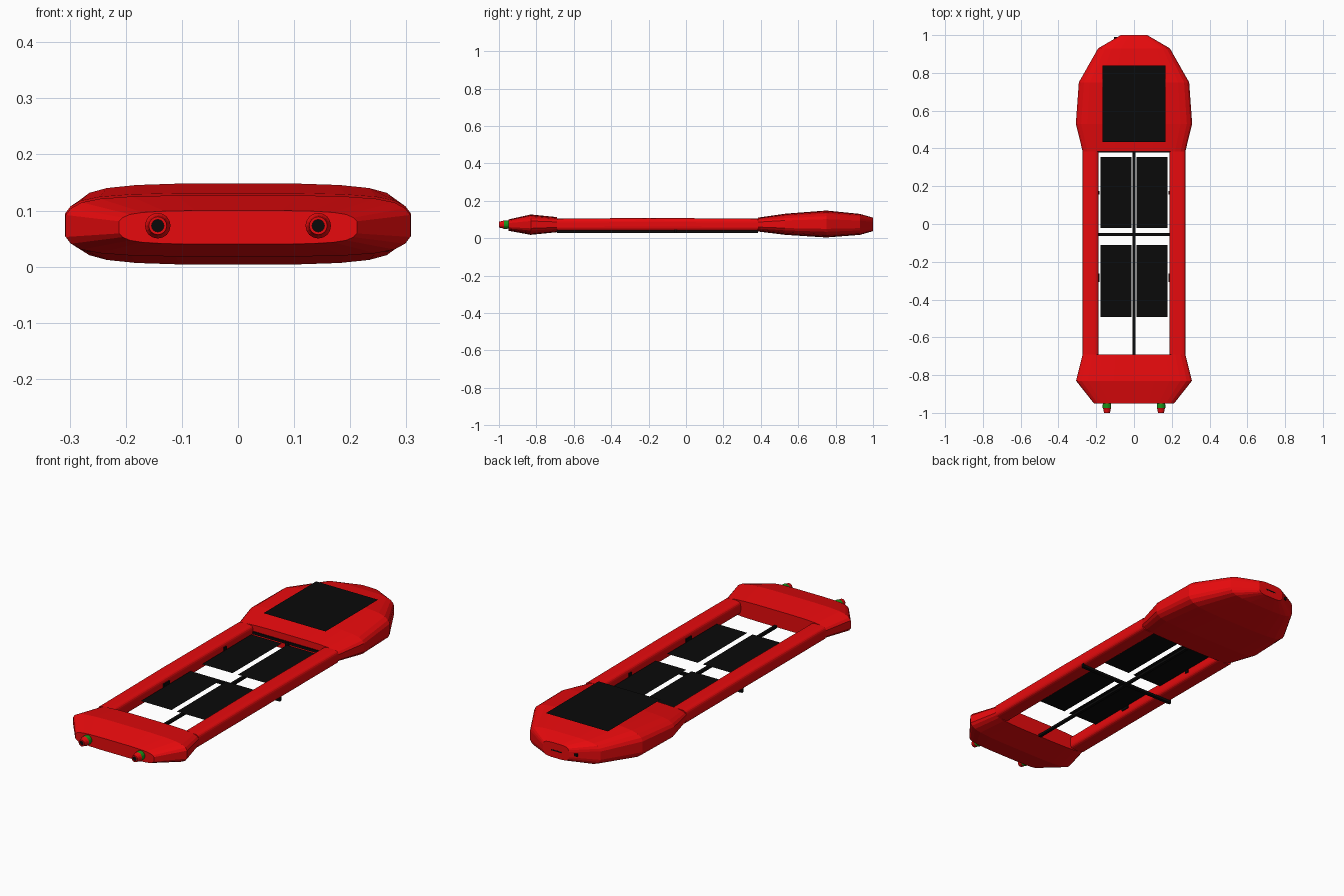
import bpy, bmesh
from math import radians
from mathutils import Matrix

if "Cube" in bpy.data.objects:
    bpy.data.objects.remove(bpy.data.objects["Cube"])


def material(name, rgb):
    m = bpy.data.materials.new(name)
    m.diffuse_color = (*rgb, 1)
    m.use_nodes = True
    m.node_tree.nodes["Principled BSDF"].inputs["Base Color"].default_value = m.diffuse_color
    return m


RED = material("red_shell", (0.8, 0.003, 0.004))
BLACK = material("black_trim", (0.003, 0.003, 0.003))
GREEN = material("green_band", (0.01, 0.3, 0.01))


def finish(name, bm, mat, fix_normals=True):
    if fix_normals:
        bmesh.ops.recalc_face_normals(bm, faces=bm.faces[:])
    me = bpy.data.meshes.new(name)
    bm.to_mesh(me)
    bm.free()
    ob = bpy.data.objects.new(name, me)
    bpy.context.collection.objects.link(ob)
    me.materials.append(mat)
    return ob


def box(name, x0, x1, y0, y1, z0, z1, mat):
    bm = bmesh.new()
    m = Matrix.Translation(((x0 + x1) / 2, (y0 + y1) / 2, (z0 + z1) / 2))
    m = m @ Matrix.Diagonal((x1 - x0, y1 - y0, z1 - z0, 1))
    bmesh.ops.create_cube(bm, size=1, matrix=m)
    return finish(name, bm, mat)


def sheet(name, x0, x1, y0, y1, z, mat):
    """Flat rectangle facing up."""
    bm = bmesh.new()
    bm.faces.new([bm.verts.new((x, y, z)) for x, y in
                  ((x0, y0), (x1, y0), (x1, y1), (x0, y1))])
    return finish(name, bm, mat, False)


def lathe(name, x, z, profile, mat, n=16):
    """Spin a (radius, y) profile around a line along y."""
    bm = bmesh.new()
    vs = [bm.verts.new((x + r, y, z)) for r, y in profile]
    es = [bm.edges.new(p) for p in zip(vs, vs[1:])]
    bmesh.ops.spin(bm, geom=vs + es, cent=(x, 0, z), axis=(0, 1, 0),
                   angle=radians(360), steps=n, use_duplicate=False)
    bmesh.ops.remove_doubles(bm, verts=bm.verts[:], dist=1e-5)
    return finish(name, bm, mat)


# Rounded cross-section shared by all shell parts
quarter = [(1, 0.36), (0.97, 0.58), (0.908, 0.77), (0.80, 0.89),
           (0.62, 0.965), (0.36, 1)]
half = quarter + [(-x, z) for x, z in reversed(quarter)]
section = half + [(-x, -z) for x, z in half]


def loft(name, stations, mat, cx=0):
    """Skin the cross-section along y: (y, half width, z low, z high)."""
    bm = bmesh.new()
    rings = []
    for y, w, lo, hi in stations:
        c, h = (lo + hi) / 2, (hi - lo) / 2
        rings.append([bm.verts.new((cx + w * sx, y, c + h * sz))
                      for sx, sz in section])
    n = len(section)
    for a, b in zip(rings, rings[1:]):
        for i in range(n):
            j = (i + 1) % n
            bm.faces.new((a[i], a[j], b[j], b[i]))
    bm.faces.new(rings[0])
    bm.faces.new(rings[-1])
    return finish(name, bm, mat)


# Front block, rear pod and the two rails joining them
loft("front_block", [(-0.95, 0.212, 0.040, 0.100), (-0.83, 0.307, 0.018, 0.127),
                     (-0.69, 0.272, 0.032, 0.113)], RED)
loft("rear_pod", [(0.385, 0.272, 0.036, 0.110), (0.53, 0.308, 0.018, 0.131),
                  (0.75, 0.292, 0.004, 0.148), (0.93, 0.190, 0.018, 0.130),
                  (1.00, 0.070, 0.038, 0.110)], RED)
for s, side in ((-1, "left"), (1, "right")):
    loft(f"{side}_rail", [(-0.69, 0.042, 0.040, 0.105), (-0.2, 0.042, 0.040, 0.108),
                          (0.385, 0.042, 0.040, 0.105)], RED, s * 0.230)

# Flat black panels
sheet("deck_panel", -0.167, 0.167, 0.435, 0.84, 0.152, BLACK)
for s, side in ((-1, "left"), (1, "right")):
    x0, x1 = sorted((s * 0.014, s * 0.178))
    sheet(f"{side}_rear_panel", x0, x1, -0.022, 0.356, 0.075, BLACK)
    sheet(f"{side}_front_panel", x0, x1, -0.492, -0.11, 0.075, BLACK)

# Black support cross below the rails, with turned-up ends
box("long_bar", -0.007, 0.007, -0.69, 0.385, 0.028, 0.040, BLACK)
box("cross_bar", -0.262, 0.262, -0.063, -0.047, 0.027, 0.039, BLACK)
box("rear_bar", -0.188, 0.188, 0.379, 0.388, 0.066, 0.078, BLACK)
box("rear_bar_post", -0.007, 0.007, 0.373, 0.386, 0.028, 0.078, BLACK)
for s, side in ((-1, "left"), (1, "right")):
    x0, x1 = sorted((s * 0.256, s * 0.268))
    box(f"{side}_bar_end", x0, x1, -0.061, -0.049, 0.027, 0.055, BLACK)
    # Small clips on the inner rail faces
    x0, x1 = sorted((s * 0.182, s * 0.190))
    for y, l, place in ((0.165, 0.009, "rear"), (-0.285, 0.022, "front")):
        box(f"{side}_{place}_clip", x0, x1, y - l, y + l, 0.068, 0.086, BLACK)

# Front lamps: green band, red tip ring, black bore
for s, side in ((-1, "left"), (1, "right")):
    x, z = s * 0.143, 0.073
    lathe(f"{side}_lamp_band", x, z, [(0.020, -0.945), (0.0225, -0.955),
                                      (0.0225, -0.975)], GREEN)
    lathe(f"{side}_lamp_tip", x, z, [(0.0228, -0.974), (0.019, -0.982),
                                     (0.016, -1.0), (0.011, -1.0),
                                     (0.011, -0.985)], RED)
    lathe(f"{side}_lamp_bore", x, z, [(0.0115, -0.996), (0, -0.996)], BLACK)

# Ports on the nose
box("nose_slot", -0.028, 0.028, 0.99, 1.0005, 0.070, 0.076, BLACK)
box("nose_button", -0.105, -0.090, 0.975, 0.990, 0.068, 0.080, BLACK)
